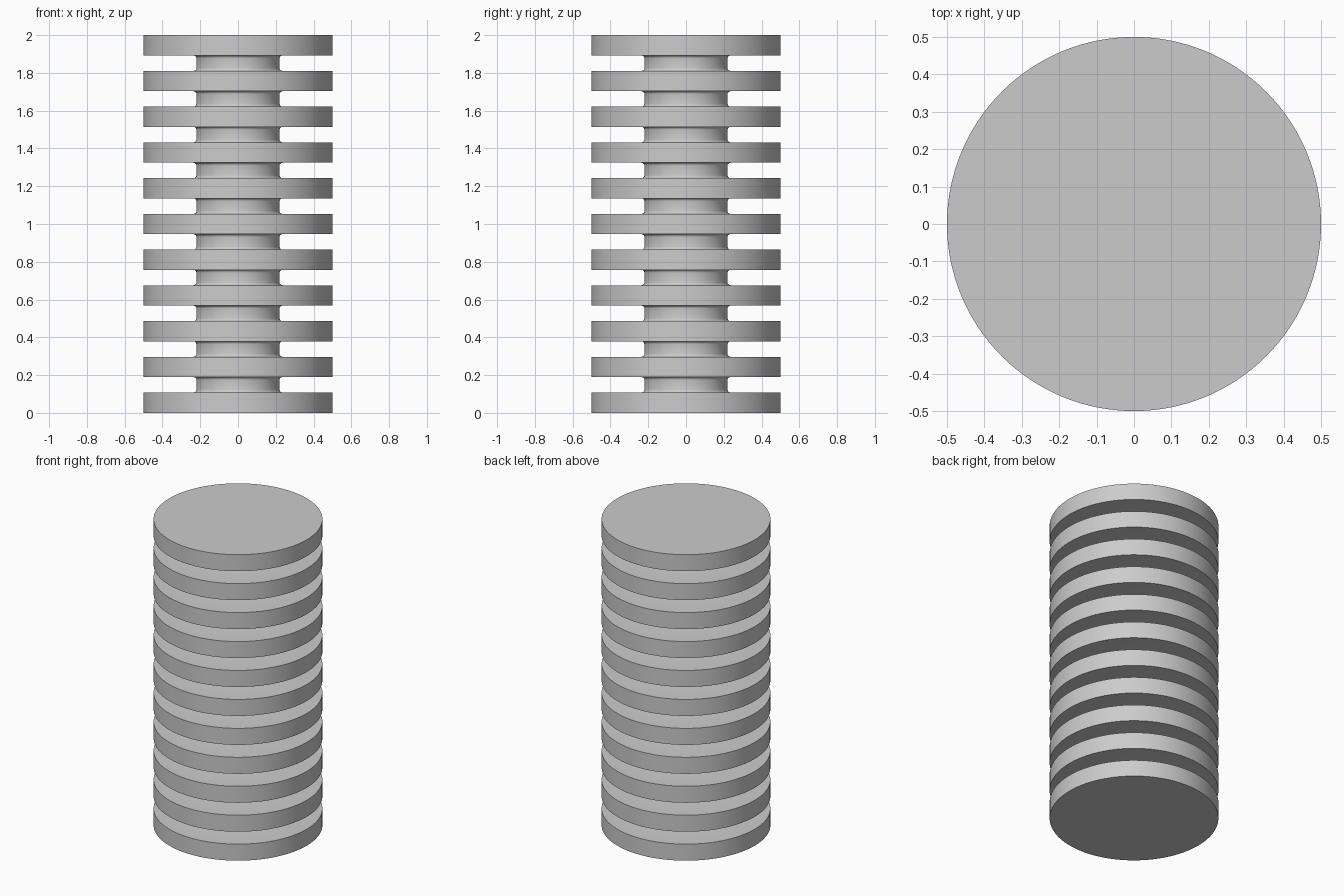
import bpy
import bmesh
import math
from mathutils import Matrix

SEGMENTS = 128
FINS = 11
FIN_RADIUS = 0.5
CORE_RADIUS = 0.22
FIN_HEIGHT = 0.108
HEIGHT = 2.0
FILLET = 0.015
PITCH = (HEIGHT - FIN_HEIGHT) / (FINS - 1)

cube = bpy.data.objects.get("Cube")
if cube:
    bpy.data.objects.remove(cube, do_unlink=True)

grey = bpy.data.materials.new("plain_grey")
grey.use_nodes = True
colour = (0.6, 0.6, 0.6, 1.0)
grey.diffuse_color = colour
grey.node_tree.nodes["Principled BSDF"].inputs["Base Color"].default_value = colour


def fillet_points(z, side):
    """Quarter-round from the fin face (z) to the core; side is +1 above a fin, -1 below."""
    points = []
    for i in range(5):
        a = math.pi / 2 * i / 4
        points.append((CORE_RADIUS + FILLET * (1 - math.sin(a)),
                       z + side * FILLET * (1 - math.cos(a))))
    return points


# Half outline of the finned column, from bottom centre to top centre
profile = [(0, 0)]
for n in range(FINS):
    bottom = n * PITCH
    top = bottom + FIN_HEIGHT
    if n > 0:
        profile += reversed(fillet_points(bottom, -1))
    profile += [(FIN_RADIUS, bottom), (FIN_RADIUS, top)]
    if n < FINS - 1:
        profile += fillet_points(top, 1)
profile.append((0, HEIGHT))

# Revolve the outline around z
bm = bmesh.new()
verts = [bm.verts.new((r, 0, z)) for r, z in profile]
edges = [bm.edges.new(pair) for pair in zip(verts, verts[1:])]
bmesh.ops.spin(bm, geom=verts + edges, cent=(0, 0, 0), axis=(0, 0, 1),
               angle=math.tau, steps=SEGMENTS)
bmesh.ops.remove_doubles(bm, verts=bm.verts, dist=0.0001)
bmesh.ops.recalc_face_normals(bm, faces=bm.faces)

mesh = bpy.data.meshes.new("finned_column")
bm.to_mesh(mesh)
bm.free()
mesh.materials.append(grey)
column = bpy.data.objects.new("finned_column", mesh)
bpy.context.collection.objects.link(column)

# Smooth the round walls, keep the fin rims crisp
bpy.ops.object.select_all(action="DESELECT")
column.select_set(True)
bpy.context.view_layer.objects.active = column
bpy.ops.object.shade_smooth_by_angle(angle=math.radians(35))
